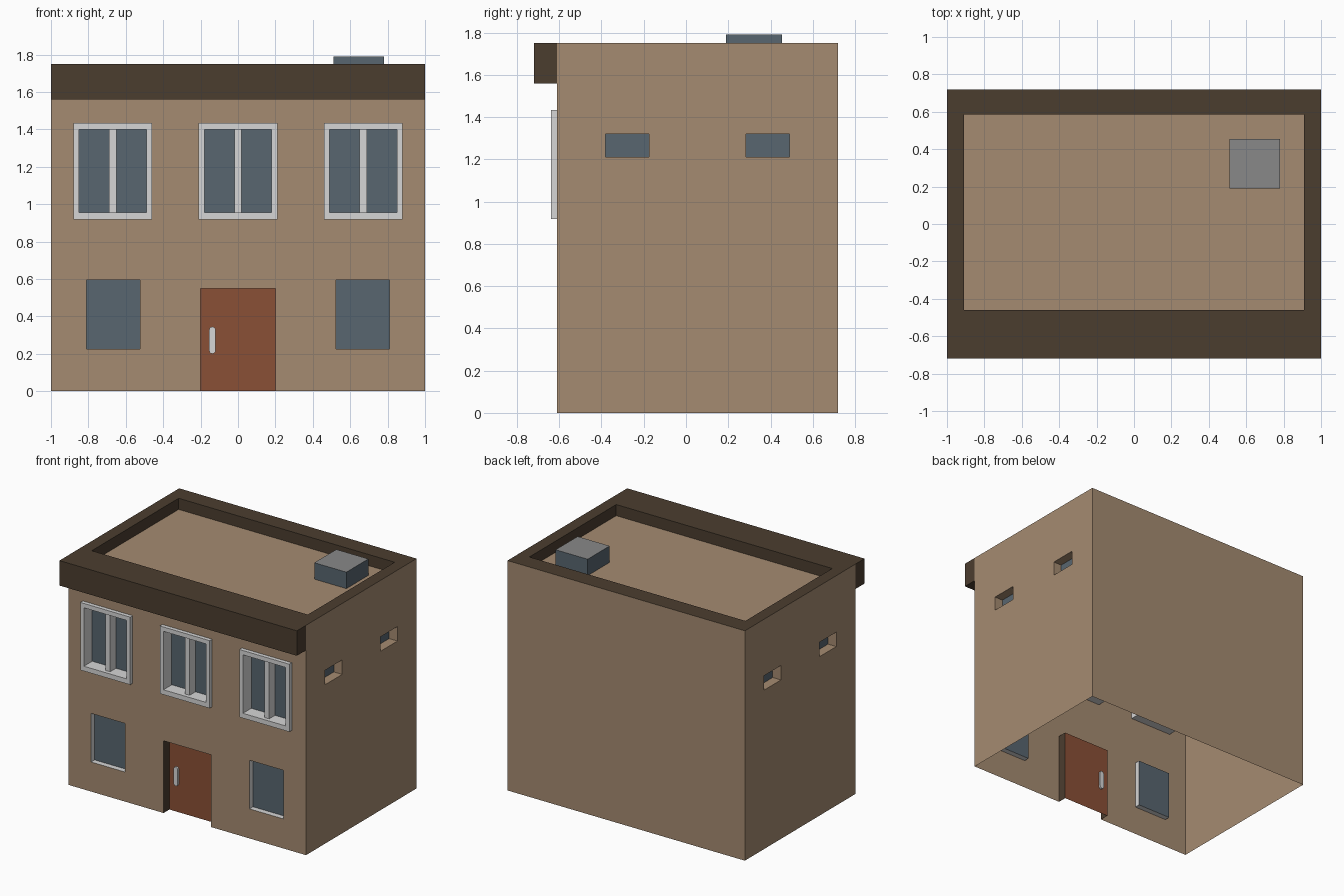
import bpy, bmesh, math
from mathutils import Vector as V

if "Cube" in bpy.data.objects:
    bpy.data.objects.remove(bpy.data.objects["Cube"])


def material(name, rgb):
    """Flat material from 0-255 display colour."""
    m = bpy.data.materials.new(name)
    lin = [((c / 255 + 0.055) / 1.055) ** 2.4 for c in rgb]
    m.diffuse_color = (*lin, 1)
    m.use_nodes = True
    m.node_tree.nodes["Principled BSDF"].inputs["Base Color"].default_value = m.diffuse_color
    return m


TAN = material("tan wall", (165, 139, 113))
BROWN = material("dark brown trim", (75, 61, 47))
DOOR = material("red brown door", (138, 80, 54))
GLASS = material("blue grey glass", (88, 102, 112))
WHITE = material("off white frame", (214, 214, 214))
GREY = material("grey cover", (136, 136, 136))
MATS = [TAN, BROWN, DOOR, GLASS, WHITE, GREY]


def quad(bm, pts, facing, mat):
    """Add one face turned towards the given direction."""
    f = bm.faces.new([bm.verts.new(p) for p in pts])
    f.normal_update()
    if f.normal.dot(V(facing)) < 0:
        f.normal_flip()
    f.material_index = MATS.index(mat)


def finish(bm, name):
    bmesh.ops.remove_doubles(bm, verts=bm.verts, dist=1e-4)
    me = bpy.data.meshes.new(name)
    bm.to_mesh(me)
    bm.free()
    for m in MATS:
        me.materials.append(m)
    ob = bpy.data.objects.new(name, me)
    bpy.context.collection.objects.link(ob)
    return ob


def box(name, x, y, z, mat, top=None):
    bm = bmesh.new()
    mid = V((sum(x) / 2, sum(y) / 2, sum(z) / 2))
    bmesh.ops.create_cube(bm, size=1)
    for v in bm.verts:
        v.co = mid + V((v.co.x * (x[1] - x[0]), v.co.y * (y[1] - y[0]), v.co.z * (z[1] - z[0])))
    for f in bm.faces:
        f.normal_update()
        f.material_index = MATS.index(top if top and f.normal.z > 0.9 else mat)
    return finish(bm, name)


def wall(name, axis, level, out, span, holes):
    """Upright wall with recesses; hole = (u0, u1, z0, z1, depth, panel, reveal)."""
    bm = bmesh.new()

    def p(u, z, d=0):
        w = level - out * d
        return (u, w, z) if axis == 'y' else (w, u, z)

    n = V(p(0, 0, -1)) - V(p(0, 0))
    us = sorted({*span, *(h[0] for h in holes), *(h[1] for h in holes)})
    zs = sorted({0, H, *(h[2] for h in holes), *(h[3] for h in holes)})
    for a, b in zip(us, us[1:]):
        for c, e in zip(zs, zs[1:]):
            mu, mz = (a + b) / 2, (c + e) / 2
            if not any(h[0] < mu < h[1] and h[2] < mz < h[3] for h in holes):
                quad(bm, [p(a, c), p(b, c), p(b, e), p(a, e)], n, TAN)
    for a, b, c, e, d, panel, reveal in holes:
        ring = [(a, c), (b, c), (b, e), (a, e)]
        quad(bm, [p(*q, d) for q in ring], n, panel)
        centre = V(p((a + b) / 2, (c + e) / 2))
        for q, r in zip(ring, ring[1:] + ring[:1]):
            if q[1] == r[1] == 0:
                continue  # the doorway has no floor
            side = centre - (V(p(*q)) + V(p(*r))) / 2
            quad(bm, [p(*q), p(*r), p(*r, d), p(*q, d)], side, reveal)
    return finish(bm, name)


H, FRONT, BACK, EAVE, ROOF = 1.75, -0.61, 0.72, -0.72, 1.665
UPPER = (-0.67, 0, 0.67)

# Walls with door and window recesses
front = [(-0.2, 0.2, 0, 0.55, 0.07, DOOR, BROWN)]
front += [(c - 0.143, c + 0.143, 0.225, 0.595, 0.042, GLASS, WHITE) for c in (-0.667, 0.667)]
front += [(c - 0.18, c + 0.18, 0.955, 1.4, 0.07, GLASS, WHITE) for c in UPPER]
wall("front_wall", 'y', FRONT, -1, (-1, 1), front)
wall("back_wall", 'y', BACK, 1, (-1, 1), [])
side = [(a, a + 0.205, 1.21, 1.32, 0.07, GLASS, TAN) for a in (-0.38, 0.285)]
wall("right_wall", 'x', 1, 1, (FRONT, BACK), side)
wall("left_wall", 'x', -1, -1, (FRONT, BACK), side)

# Upper window frames and centre bars
for i, c in enumerate(UPPER):
    bm = bmesh.new()
    yf = -0.64
    outer = [(c - 0.21, 0.918), (c + 0.21, 0.918), (c + 0.21, 1.433), (c - 0.21, 1.433)]
    inner = [(c - 0.18, 0.955), (c + 0.18, 0.955), (c + 0.18, 1.4), (c - 0.18, 1.4)]
    mid = V((c, yf, 1.1755))
    for k in range(4):
        o, q, r, s = outer[k], outer[k - 1], inner[k - 1], inner[k]
        away = (V((o[0], yf, o[1])) + V((q[0], yf, q[1]))) / 2 - mid
        quad(bm, [(a, yf, z) for a, z in (o, q, r, s)], (0, -1, 0), WHITE)
        for (a, b), face in (((o, q), away), ((s, r), -away)):
            quad(bm, [(a[0], yf, a[1]), (b[0], yf, b[1]), (b[0], FRONT, b[1]), (a[0], FRONT, a[1])],
                 face, WHITE)
    finish(bm, f"window_frame_{i + 1}")
    box(f"window_bar_{i + 1}", (c - 0.02, c + 0.02), (-0.61, -0.541), (0.955, 1.4), WHITE)

# Parapet rim, sunken roof and front cornice
bm = bmesh.new()
outer = [(-1, EAVE), (1, EAVE), (1, BACK), (-1, BACK)]
inner = [(-0.91, -0.46), (0.91, -0.46), (0.91, 0.585), (-0.91, 0.585)]
for k in range(4):
    o, q, r, s = outer[k], outer[k - 1], inner[k - 1], inner[k]
    quad(bm, [(*t, H) for t in (o, q, r, s)], (0, 0, 1), BROWN)
    m = V((0, 0.06, 0)) - V(((r[0] + s[0]) / 2, (r[1] + s[1]) / 2, 0))
    quad(bm, [(*r, H), (*s, H), (*s, ROOF), (*r, ROOF)], m, BROWN)
quad(bm, [(*t, ROOF) for t in inner], (0, 0, 1), TAN)
Z = 1.56
quad(bm, [(-1, EAVE, Z), (1, EAVE, Z), (1, EAVE, H), (-1, EAVE, H)], (0, -1, 0), BROWN)
quad(bm, [(-1, EAVE, Z), (1, EAVE, Z), (1, FRONT, Z), (-1, FRONT, Z)], (0, 0, -1), BROWN)
for x in (-1, 1):
    quad(bm, [(x, EAVE, Z), (x, FRONT, Z), (x, FRONT, H), (x, EAVE, H)], (x, 0, 0), BROWN)
finish(bm, "parapet_roof")

# Rooftop skylight box
box("rooftop_box", (0.51, 0.78), (0.19, 0.455), (ROOF, 1.79), GLASS, GREY)

# Door handle: rounded bar through the door
bm = bmesh.new()
pts = []
for k in range(14):
    top = k < 7
    a = math.pi * (k if top else k - 1) / 6
    pts.append((-0.137 + 0.017 * math.cos(a), -0.555, (0.328 if top else 0.217) + 0.017 * math.sin(a)))
face = bm.faces.new([bm.verts.new(q) for q in pts])
ext = bmesh.ops.extrude_face_region(bm, geom=[face])
for v in ext["geom"]:
    if isinstance(v, bmesh.types.BMVert):
        v.co.y = -0.525
if not any(abs(f.calc_center_median().y + 0.555) < 1e-4 for f in bm.faces):
    bm.faces.new([v for v in bm.verts if v.co.y < -0.54])
bmesh.ops.recalc_face_normals(bm, faces=bm.faces)
for f in bm.faces:
    f.material_index = MATS.index(WHITE)
finish(bm, "door_handle")
